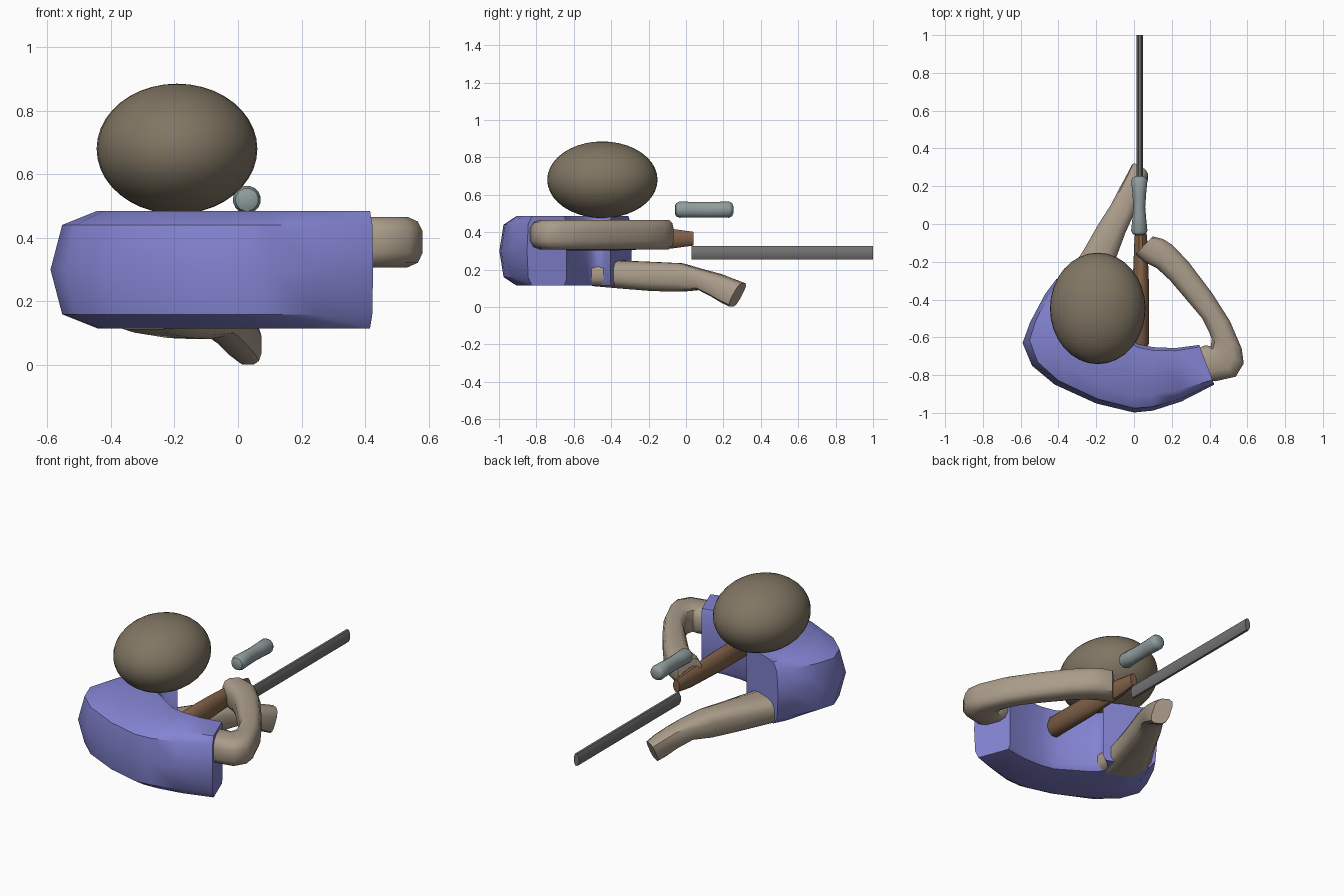
import bpy, bmesh
from math import pi, sin, cos, radians

if "Cube" in bpy.data.objects:
    bpy.data.objects.remove(bpy.data.objects["Cube"])


def finish(ob, name, color, angle=40):
    ob.name = name
    mat = bpy.data.materials.new(name + "_color")
    mat.diffuse_color = (*color, 1)
    mat.use_nodes = True
    mat.node_tree.nodes["Principled BSDF"].inputs["Base Color"].default_value = mat.diffuse_color
    ob.data.materials.append(mat)
    bpy.ops.object.select_all(action='DESELECT')
    ob.select_set(True)
    bpy.context.view_layer.objects.active = ob
    bpy.ops.object.shade_smooth_by_angle(angle=radians(angle))


def round_section(n, power=1.0):
    # (t across the width 0..1, h height -1..1); power < 1 is boxier
    def p(v):
        return (1 if v > 0 else -1) * abs(v) ** power if abs(v) > 1e-9 else 0
    return [((1 - p(cos(2 * pi * (i + .5) / n))) / 2, p(sin(2 * pi * (i + .5) / n)))
            for i in range(n)]


def loft(name, stations, section, color, angle=40):
    # station: outer x, y, inner x, y, bottom z, top z, optional forward lean of the top
    bm = bmesh.new()
    rings = []
    for s in stations:
        ox, oy, ix, iy, z0, z1 = s[:6]
        extra = s[6] if len(s) > 6 else 0
        pts = section(extra) if callable(section) else section
        lean = 0 if callable(section) else extra
        rings.append([bm.verts.new((ox + (ix - ox) * t, oy + (iy - oy) * t + lean * h,
                                    (z0 + z1) / 2 + h * (z1 - z0) / 2)) for t, h in pts])
    n = len(rings[0])
    for a, b in zip(rings, rings[1:]):
        for i in range(n):
            bm.faces.new((a[i], a[(i + 1) % n], b[(i + 1) % n], b[i]))
    bm.faces.new(rings[0])
    bm.faces.new(rings[-1])
    bmesh.ops.recalc_face_normals(bm, faces=bm.faces)
    me = bpy.data.meshes.new(name)
    bm.to_mesh(me)
    bm.free()
    ob = bpy.data.objects.new(name, me)
    bpy.context.collection.objects.link(ob)
    finish(ob, name, color, angle)


SKIN = (.40, .33, .25)

# head
bpy.ops.mesh.primitive_uv_sphere_add(segments=32, ring_count=20, location=(-.192, -.447, .68))
head = bpy.context.object
head.scale = (.253, .295, .205)
finish(head, "head", (.22, .18, .125), 60)


# torso: crescent with a chamfered back and a nearly square front edge
def torso_section(c):
    upper = [(0, 0), (c * .25, .76), (c, 1), (.95, 1), (1, .85)]
    return upper + [(t, -h) for t, h in reversed(upper[1:])]


torso = [
    (.425, -.85, .345, -.64, .12), (.25, -.94, .22, -.657, .22),
    (.1, -.988, .1, -.652, .25), (0, -.998, .02, -.635, .25),
    (-.2, -.95, -.07, -.575, .25), (-.42, -.85, -.14, -.53, .27),
    (-.54, -.75, -.17, -.5, .32), (-.59, -.63, -.18, -.47, .36),
    (-.55, -.52, -.17, -.44, .3), (-.47, -.37, -.14, -.42, .2),
    (-.41, -.29, -.12, -.405, .15),
]
loft("torso", [(*s[:4], .115, .485, s[4]) for s in torso], torso_section, (.23, .23, .65))

# right arm, bent at the elbow
right = [
    (.37, -.82, .33, -.66), (.43, -.835, .375, -.64), (.54, -.81, .405, -.645),
    (.583, -.74, .41, -.61), (.572, -.66, .395, -.57), (.51, -.515, .36, -.5),
    (.415, -.365, .275, -.4), (.29, -.2, .19, -.3), (.205, -.11, .12, -.235),
    (.155, -.078, .05, -.2), (.1, -.065, .008, -.16),
]
loft("right_arm", [(*s, .305, .468) for s in right], round_section(12, .65), SKIN)

# left arm, reaching forward under the barrel
loft("left_arm", [
    (-.43, -.42, -.16, -.53, .11, .24), (-.39, -.32, -.17, -.42, .1, .25),
    (-.27, -.14, -.1, -.2, .083, .242), (-.19, 0, -.045, -.05, .08, .235),
    (-.125, .1, 0, .05, .09, .205), (-.075, .19, .035, .13, .055, .178, .015),
    (-.04, .25, .065, .2, .02, .15, .025), (-.012, .3, .075, .25, 0, .128, .033),
], round_section(12, .65), SKIN)


# straight parts along y: y, half width, half height
def rod(name, x, z, steps, sides, color):
    loft(name, [(x - w, y, x + w, y, z - h, z + h) for y, w, h in steps],
         round_section(sides), color)


rod("stock", .036, .365, [(-.66, .03, .045), (-.63, .046, .066), (-.35, .046, .064),
                          (-.08, .035, .055), (.04, .022, .038)], 12, (.22, .12, .065))
rod("barrel", .03, .29, [(.03, .018, .039), (1, .018, .039)], 8, (.17, .17, .17))
rod("scope", .028, .52, [(-.06, .02, .02), (-.053, .036, .036), (-.035, .044, .044),
                         (.03, .037, .043), (.09, .032, .043), (.16, .037, .043),
                         (.23, .044, .044), (.246, .036, .036), (.253, .02, .02)],
    16, (.28, .34, .34))
